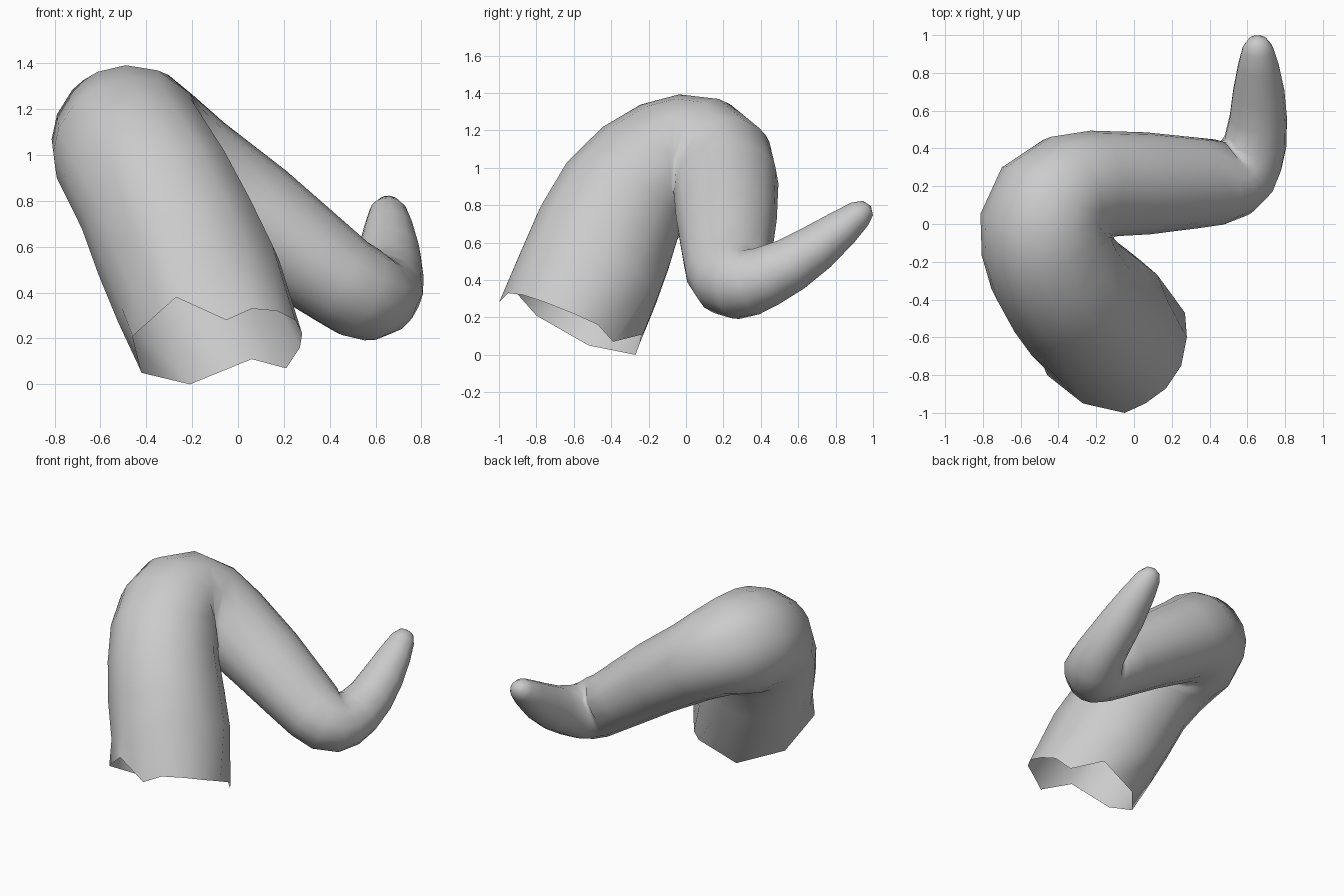
import bpy, bmesh, math
from mathutils import Vector

if "Cube" in bpy.data.objects:
    bpy.data.objects.remove(bpy.data.objects["Cube"])

# Ragged open rim, in order around the limb
rim = [Vector(p) for p in [
    (-.46, -.80, .21), (-.27, -.95, .38), (-.05, -1.0, .28), (.06, -.95, .33),
    (.17, -.87, .32), (.25, -.75, .28), (.28, -.60, .22), (.27, -.47, .16),
    (.21, -.39, .07), (.06, -.23, .11), (-.21, -.27, 0), (-.42, -.52, .05)]]
base = []
for i, p in enumerate(rim):
    q = rim[(i + 1) % len(rim)]
    base.append(p)
    if (q - p).length > 0.24:
        base.append((p + q) / 2)

# Centre line, radius, x and y stretch: thick limb, tight bend, thinner limb, bend, tip
path = [
    (-.17, -.52, .42, .392, .98, 1), (-.26, -.44, .62, .385, .98, 1),
    (-.35, -.345, .82, .362, 1, 1), (-.425, -.225, .95, .347, 1.02, 1),
    (-.465, -.105, 1.02, .347, 1, 1), (-.468, 0, 1.045, .35, 1, 1),
    (-.43, .11, 1.045, .33, 1, 1), (-.34, .185, 1.0, .298, 1, 1),
    (-.21, .212, .915, .272, 1, 1.04), (.07, .215, .73, .246, 1, 1.1),
    (.32, .218, .545, .22, 1, 1.1), (.45, .222, .45, .206, 1, 1.1),
    (.53, .242, .402, .205, 1, 1.03), (.58, .285, .385, .195, 1, 1),
    (.615, .35, .39, .178, 1.02, 1), (.643, .43, .42, .164, 1.02, 1),
    (.658, .56, .483, .147, 1.04, 1), (.66, .70, .575, .128, 1.07, 1),
    (.658, .84, .682, .10, 1.08, 1), (.655, .93, .755, .075, 1.08, 1),
    (.655, .972, .785, .047, 1.08, 1)]
pts = [Vector(p[:3]) for p in path]
tans = [(pts[min(i + 1, len(pts) - 1)] - pts[max(i - 1, 0)]).normalized()
        for i in range(len(pts))]

# Directions of the ring corners follow the rim, then turn along the path
mid = sum(rim, Vector()) / len(rim)
dirs = []
for p in base:
    d = p - mid
    dirs.append((d - tans[0] * d.dot(tans[0])).normalized())
rows = [base]
for i, (c, t) in enumerate(zip(pts, tans)):
    if i:
        turn = tans[i - 1].rotation_difference(t)
        dirs = [turn @ d for d in dirs]
    r, kx, ky = path[i][3:]
    rows.append([c + Vector((d.x * kx, d.y * ky, d.z)) * r for d in dirs])

# Relax corners that run backwards inside the tight bends
n = len(base)
for step in range(40):
    for k in range(n):
        for i in range(2, len(rows) - 1):
            a, v, b = rows[i - 1][k], rows[i][k], rows[i + 1][k]
            t = tans[i - 1]
            if (v - a).dot(t) < .004 or (b - v).dot(t) < .004:
                rows[i][k] = v * .5 + (a + b) * .25

# Skin between the rings
bm = bmesh.new()
rings = [[bm.verts.new(p) for p in row] for row in rows]
for a, b in zip(rings, rings[1:]):
    for k in range(n):
        bm.faces.new((a[k], a[(k + 1) % n], b[(k + 1) % n], b[k]))

# Rounded closed tip
tip = bm.verts.new(pts[-1] + tans[-1] * .02)
for k in range(n):
    bm.faces.new((rings[-1][k], rings[-1][(k + 1) % n], tip))
for f in bm.faces:
    f.smooth = True
bmesh.ops.recalc_face_normals(bm, faces=bm.faces)
mesh = bpy.data.meshes.new("bent_limb")
bm.to_mesh(mesh)
bm.free()
obj = bpy.data.objects.new("bent_limb", mesh)
bpy.context.collection.objects.link(obj)
